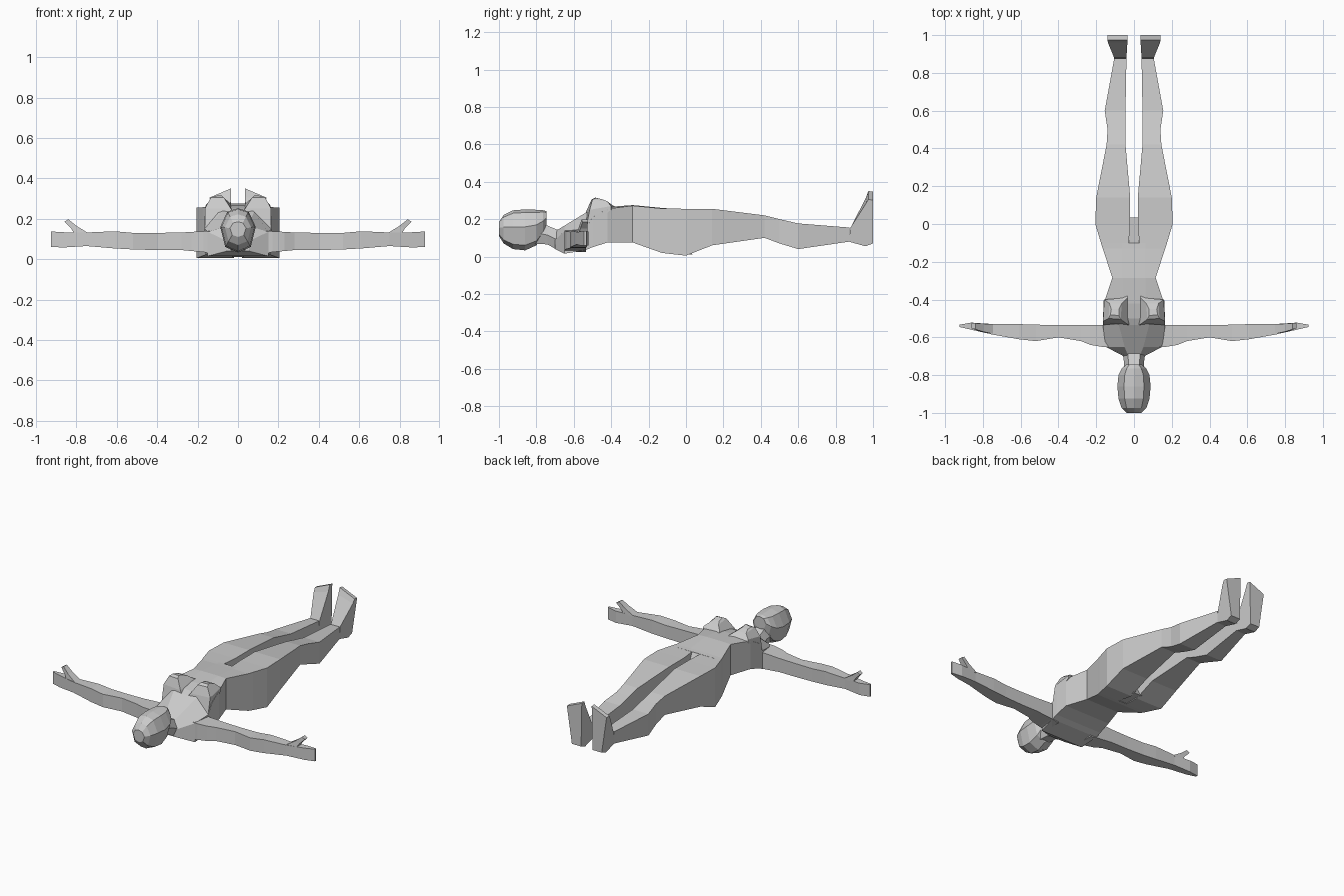
import bpy, bmesh

grey = bpy.data.materials.new("plain_grey")
grey.diffuse_color = (0.6, 0.6, 0.6, 1)


def loft(name, rings, mirror=False):
    """Skin a list of equal-length rings, close both ends, optionally mirror in x."""
    bm = bmesh.new()
    rows = [[bm.verts.new(p) for p in ring] for ring in rings]
    n = len(rows[0])
    for a, b in zip(rows, rows[1:]):
        for i in range(n):
            j = (i + 1) % n
            bm.faces.new((a[i], a[j], b[j], b[i]))
    bm.faces.new(rows[0])
    bm.faces.new(rows[-1])
    bmesh.ops.recalc_face_normals(bm, faces=bm.faces)
    mesh = bpy.data.meshes.new(name)
    bm.to_mesh(mesh)
    bm.free()
    mesh.materials.append(grey)
    obj = bpy.data.objects.new(name, mesh)
    bpy.context.collection.objects.link(obj)
    if mirror:
        mod = obj.modifiers.new("mirror", 'MIRROR')
        mod.use_mirror_merge = False
    return obj


# Torso: y, half width, bottom z, side top z, ridge half width, ridge z
torso = [(-0.70, 0.055, 0.04, 0.09, 0.03, 0.135),
         (-0.65, 0.15, 0.015, 0.135, 0.05, 0.165),
         (-0.535, 0.165, 0.035, 0.15, 0.08, 0.235),
         (-0.50, 0.165, 0.05, 0.21, 0.06, 0.25),
         (-0.42, 0.16, 0.075, 0.255, 0.06, 0.265),
         (-0.285, 0.115, 0.075, 0.272, 0.06, 0.275),
         (-0.13, 0.165, 0.02, 0.257, 0.06, 0.26),
         (-0.10, 0.175, 0.016, 0.257, 0.06, 0.258)]
loft("torso", [[(-w, y, b), (w, y, b), (w, y, s), (r, y, t), (-r, y, t), (-w, y, s)]
               for y, w, b, s, r, t in torso])

# Sloping wedge between the thighs
loft("crotch", [[(x, -0.12, 0.255), (x, -0.10, 0.255), (x, 0.035, 0.01), (x, -0.12, 0.02)]
                for x in (-0.03, 0.03)])

# Bust: faceted mound on each side
loft("bust", [
    [(0.015, -0.54, 0.22), (0.164, -0.535, 0.15), (0.16, -0.40, 0.25), (0.03, -0.36, 0.26)],
    [(0.035, -0.53, 0.25), (0.164, -0.515, 0.25), (0.158, -0.40, 0.27), (0.035, -0.39, 0.272)],
    [(0.07, -0.505, 0.305), (0.135, -0.50, 0.305), (0.13, -0.42, 0.295), (0.065, -0.42, 0.295)],
    [(0.08, -0.485, 0.315), (0.125, -0.48, 0.313), (0.12, -0.45, 0.307), (0.08, -0.45, 0.307)],
], True)

# Neck
loft("neck", [[(-0.6 * w, y, b), (0.6 * w, y, b), (w, y, (b + t) / 2),
               (0.55 * w, y, t), (-0.55 * w, y, t), (-w, y, (b + t) / 2)]
              for y, w, b, t in [(-0.84, 0.055, 0.07, 0.20), (-0.74, 0.052, 0.065, 0.165),
                                 (-0.68, 0.06, 0.03, 0.14), (-0.645, 0.10, 0.02, 0.165)]])

# Head: eight-sided sections from crown to chin
SECTION = [(0, 1), (0.6, 0.85), (1, 0.15), (0.72, -0.75),
           (0, -1), (-0.72, -0.75), (-1, 0.15), (-0.6, 0.85)]
head = [(-1.0, 0.04, 0.11, 0.185), (-0.975, 0.065, 0.07, 0.222), (-0.925, 0.082, 0.04, 0.247),
        (-0.86, 0.088, 0.033, 0.252), (-0.80, 0.082, 0.06, 0.25),
        (-0.765, 0.065, 0.11, 0.248), (-0.745, 0.042, 0.165, 0.242)]
loft("head", [[(w * u, y, (b + t) / 2 + v * (t - b) / 2) for u, v in SECTION]
              for y, w, b, t in head])

# Legs: y, inner x, outer x, bottom z, top z
leg = [(-0.10, 0.028, 0.175, 0.016, 0.257), (0.0, 0.02, 0.205, 0.005, 0.255),
       (0.14, 0.02, 0.20, 0.06, 0.255), (0.42, 0.045, 0.145, 0.10, 0.22),
       (0.50, 0.045, 0.14, 0.07, 0.20), (0.60, 0.045, 0.155, 0.04, 0.177),
       (0.875, 0.04, 0.105, 0.08, 0.155)]
loft("leg", [[(i, y, b), (o, y, b), (o, y, t), (i, y, t)] for y, i, o, b, t in leg], True)

# Feet: side profile as y, z, inner x, outer x, drop of the outer edge
foot = [(0.87, 0.08, 0.04, 0.105, 0), (0.96, 0.055, 0.04, 0.105, 0), (1.0, 0.07, 0.04, 0.105, 0),
        (1.0, 0.347, 0.035, 0.14, 0.045), (0.975, 0.35, 0.035, 0.14, 0.045),
        (0.96, 0.31, 0.035, 0.138, 0.03), (0.88, 0.155, 0.04, 0.105, 0)]
loft("foot", [[(i, y, z) for y, z, i, o, d in foot],
              [(o, y, z - d) for y, z, i, o, d in foot]], True)

# Arms: x, head-side y, foot-side y, bottom z, top z
arm = [(0.12, -0.65, -0.535, 0.025, 0.14), (0.17, -0.65, -0.535, 0.035, 0.138),
       (0.23, -0.64, -0.535, 0.04, 0.135), (0.28, -0.62, -0.535, 0.045, 0.132),
       (0.40, -0.60, -0.535, 0.045, 0.13), (0.52, -0.62, -0.533, 0.048, 0.13),
       (0.61, -0.61, -0.53, 0.053, 0.138), (0.75, -0.585, -0.53, 0.065, 0.132),
       (0.86, -0.56, -0.522, 0.058, 0.133), (0.925, -0.545, -0.533, 0.06, 0.137)]
loft("arm", [[(x, a, b), (x, c, b), (x, c, t), (x, a, t)] for x, a, c, b, t in arm], True)

# Thumbs
loft("thumb", [
    [(0.735, -0.584, 0.125), (0.81, -0.572, 0.125), (0.81, -0.526, 0.125), (0.735, -0.53, 0.125)],
    [(0.80, -0.57, 0.165), (0.825, -0.565, 0.15), (0.825, -0.526, 0.15), (0.80, -0.528, 0.165)],
    [(0.84, -0.558, 0.197), (0.86, -0.552, 0.185), (0.86, -0.525, 0.185), (0.84, -0.525, 0.197)],
], True)
